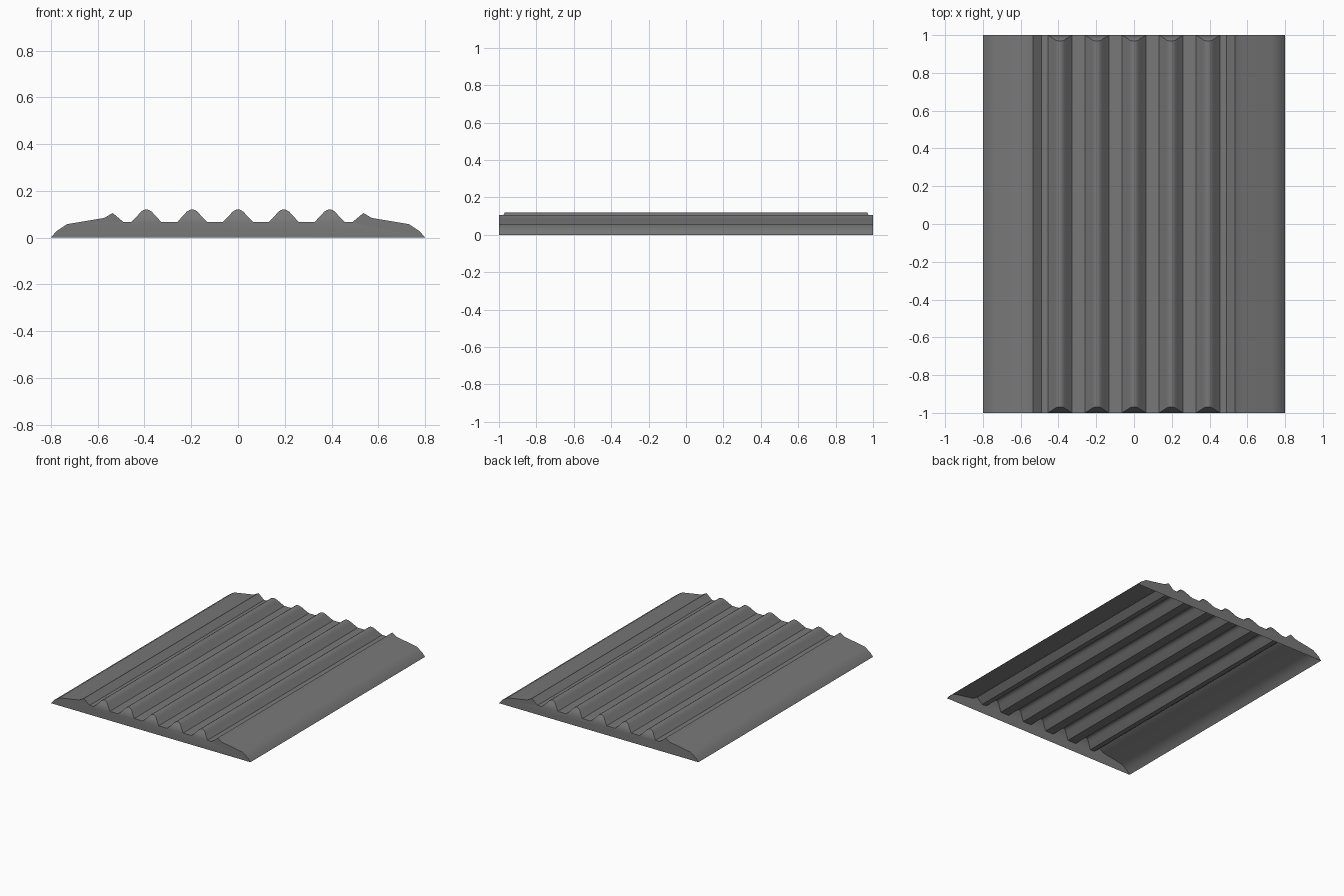
import bpy
import bmesh
import math

cube = bpy.data.objects.get("Cube")
if cube:
    bpy.data.objects.remove(cube, do_unlink=True)

HALF_LENGTH = 1.0
FLOOR = 0.067          # height of the flat channels
SPACING = 0.196        # distance between ridges
END_SLOPE = 0.6        # how far the ridge ends lean inward

# Dark grey rubber
rubber = bpy.data.materials.new("dark_grey")
rubber.use_nodes = True
grey = (0.19, 0.19, 0.19, 1)
rubber.diffuse_color = grey
rubber.node_tree.nodes["Principled BSDF"].inputs["Base Color"].default_value = grey

# Left half of the border: sloped flank and raised lip
border = [(-0.8, 0), (-0.777, 0.027), (-0.732, 0.057), (-0.572, 0.084),
          (-0.536, 0.105), (-0.491, FLOOR)]
# Right half of one rounded ridge
half_ridge = [(0.005, 0.12), (0.013, 0.117), (0.024, 0.11),
              (0.034, 0.098), (0.064, FLOOR)]
ridge = [(-x, z) for x, z in reversed(half_ridge)] + half_ridge

# Full cross-section, each point tagged with the ridge it belongs to
profile = [(x, z, None) for x, z in border]
for i in range(-2, 3):
    profile += [(x + i * SPACING, z, i) for x, z in ridge]
profile += [(-x, z, None) for x, z in reversed(border)]

bm = bmesh.new()
ends = []
for side in (-1, 1):
    row = []
    for x, z, tag in profile:
        inset = 0 if tag is None else END_SLOPE * (z - FLOOR)
        row.append(bm.verts.new((x, side * (HALF_LENGTH - inset), z)))
    ends.append(row)

# Ribbed top surface, open underneath
front, back = ends
for i in range(len(profile) - 1):
    bm.faces.new((front[i], front[i + 1], back[i + 1], back[i]))

# Upright end walls and leaning ridge ends
for row in ends:
    wall = [v for v, (x, z, tag) in zip(row, profile)
            if tag is None or abs(z - FLOOR) < 0.001]
    bm.faces.new(wall)
    for i in range(-2, 3):
        bm.faces.new([v for v, p in zip(row, profile) if p[2] == i])

bmesh.ops.recalc_face_normals(bm, faces=bm.faces[:])
bm.faces.ensure_lookup_table()
if bm.faces[0].normal.z < 0:
    bmesh.ops.reverse_faces(bm, faces=bm.faces[:])

mesh = bpy.data.meshes.new("ribbed_mat")
bm.to_mesh(mesh)
bm.free()
mesh.materials.append(rubber)
mat_object = bpy.data.objects.new("ribbed_mat", mesh)
bpy.context.collection.objects.link(mat_object)

bpy.ops.object.select_all(action="DESELECT")
mat_object.select_set(True)
bpy.context.view_layer.objects.active = mat_object
bpy.ops.object.shade_smooth_by_angle(angle=math.radians(32))
